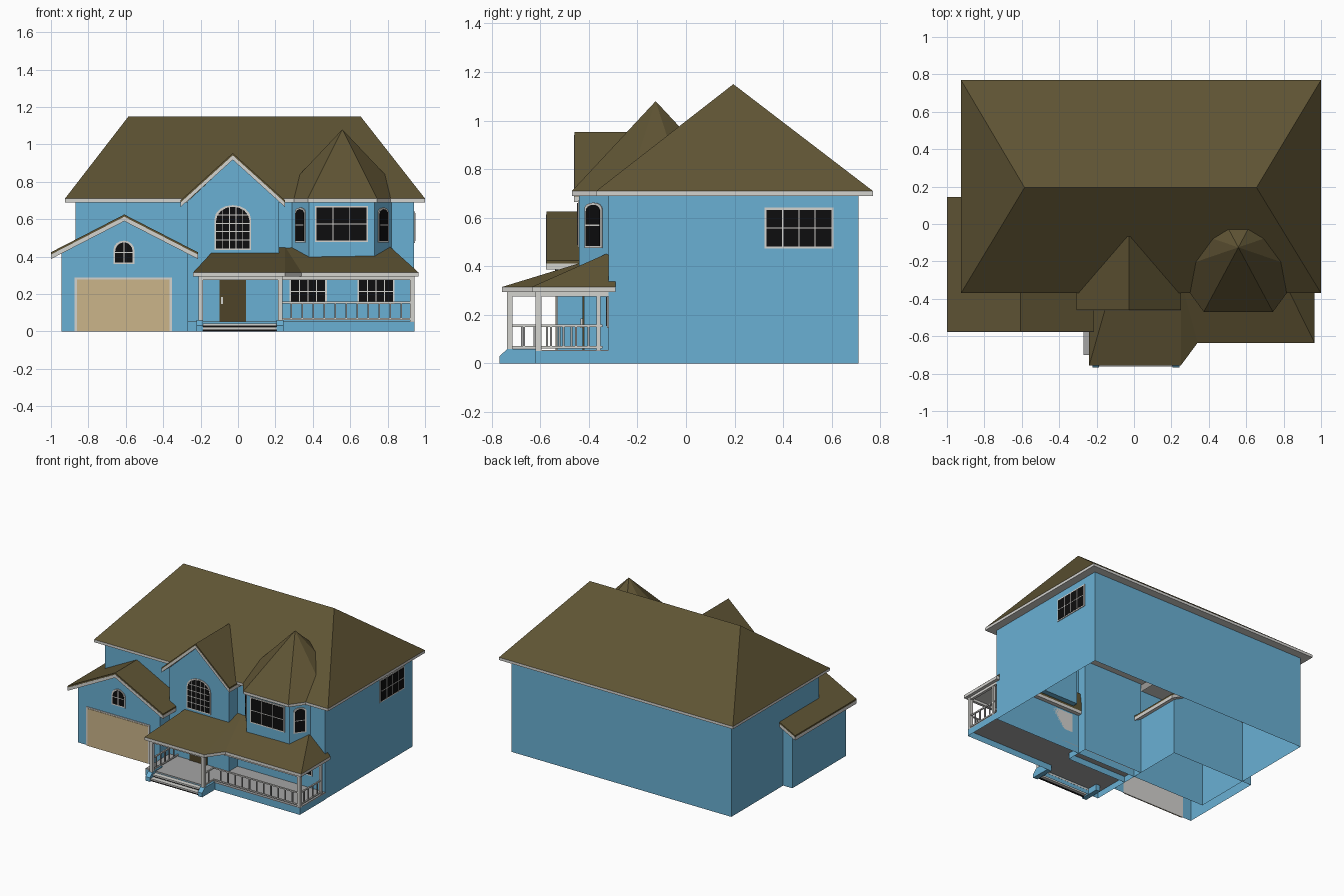
import bpy, bmesh, math
from mathutils import Vector

if "Cube" in bpy.data.objects:
    bpy.data.objects.remove(bpy.data.objects["Cube"])


def mat(name, r, g, b):
    m = bpy.data.materials.new(name)
    lin = [((c / 255 + 0.055) / 1.055) ** 2.4 if c > 10 else c / 255 / 12.92 for c in (r, g, b)]
    m.diffuse_color = (*lin, 1)
    m.use_nodes = True
    m.node_tree.nodes["Principled BSDF"].inputs["Base Color"].default_value = m.diffuse_color
    return m


BLUE = mat("blue siding", 106, 176, 212)
ROOF = mat("brown shingle", 95, 84, 52)
TRIM = mat("light trim", 212, 211, 207)
GREY = mat("grey deck", 165, 165, 165)
TAN = mat("tan garage door", 203, 181, 138)
DOOR = mat("dark brown door", 78, 67, 40)
BLACK = mat("black glass", 13, 13, 14)


def mesh(name, verts, faces, m):
    me = bpy.data.meshes.new(name)
    bm = bmesh.new()
    vs = [bm.verts.new(v) for v in verts]
    for f in faces:
        bm.faces.new([vs[i] for i in f])
    bmesh.ops.recalc_face_normals(bm, faces=bm.faces)
    bm.to_mesh(me)
    bm.free()
    me.materials.append(m)
    ob = bpy.data.objects.new(name, me)
    bpy.context.collection.objects.link(ob)
    return ob


def prism(name, pts, lo, hi, axis, m, caps=True):
    """Extrude a 2D outline along x (y,z), y (x,z) or z (x,y)."""
    put = {'x': lambda p, t: (t, p[0], p[1]),
           'y': lambda p, t: (p[0], t, p[1]),
           'z': lambda p, t: (p[0], p[1], t)}[axis]
    n = len(pts)
    verts = [put(p, t) for t in (lo, hi) for p in pts]
    faces = [(i, (i + 1) % n, n + (i + 1) % n, n + i) for i in range(n)]
    if caps:
        faces += [tuple(range(n)), tuple(range(n, 2 * n))]
    return mesh(name, verts, faces, m)


def box(name, x0, x1, y0, y1, z0, z1, m, caps=True):
    return prism(name, [(x0, y0), (x1, y0), (x1, y1), (x0, y1)], z0, z1, 'z', m, caps)


# ---- main house: open-bottomed walls, fascia slab and hip roof
box("main_walls", -.87, .94, -.32, .71, 0, .70, BLUE, caps=False)
box("main_fascia", -.925, 1, -.37, .77, .69, .71, TRIM)
mesh("main_roof",
     [(-.925, -.37, .71), (1, -.37, .71), (1, .77, .71), (-.925, .77, .71),
      (-.585, .195, 1.15), (.655, .195, 1.15)],
     [(0, 1, 5, 4), (1, 2, 5), (2, 3, 4, 5), (3, 0, 4), (0, 1, 2, 3)], ROOF)


# ---- gabled wings: garage and centre bay
def gable(name, x0, x1, xm, ez, az, y0, y1, wx0, wx1, wez, waz, wy0, wy1):
    def chevron(top, bot):
        return [(x0, ez - top), (xm, az - top), (x1, ez - top),
                (x1, ez - bot), (xm, az - bot), (x0, ez - bot)]
    prism(name + "_roof", chevron(0, .012), y0, y1, 'y', ROOF)
    prism(name + "_trim", chevron(.012, .036), y0 - .002, y1, 'y', TRIM)
    # pentagon walls without a floor
    out = [(wx0, 0), (wx0, wez), (xm, waz), (wx1, wez), (wx1, 0)]
    v = [(x, y, z) for y in (wy0, wy1) for x, z in out]
    mesh(name + "_walls", v, [(0, 1, 2, 3, 4), (5, 6, 7, 8, 9), (0, 1, 6, 5),
                              (1, 2, 7, 6), (2, 3, 8, 7), (3, 4, 9, 8)], BLUE)


gable("garage", -1, -.215, -.608, .423, .625, -.575, .145,
      -.945, -.27, .415, .595, -.53, .10)
gable("centre_bay", -.308, .252, -.028, .70, .953, -.46, -.068,
      -.27, .22, .695, .92, -.42, -.25)

# ---- bay turret
prism("turret_walls", [(.29, -.32), (.38, -.44), (.73, -.44), (.82, -.32), (.82, -.25), (.29, -.25)],
      .33, .70, 'z', BLUE)
oct_pts = [(-.185, -.345), (.185, -.345), (.35, -.12), (.35, .12),
           (.185, .345), (-.185, .345), (-.35, .12), (-.35, -.12)]
oct_pts = [(x + .558, y - .125) for x, y in oct_pts]
prism("turret_fascia", oct_pts, .69, .71, 'z', TRIM)
mesh("turret_roof", [(x, y, .71) for x, y in oct_pts] + [(.558, -.125, 1.08)],
     [(i, (i + 1) % 8, 8) for i in range(8)], ROOF)

# ---- porch roof
eave = [(-.24, -.757), (.25, -.757), (.34, -.635), (.965, -.635), (.965, -.29), (-.24, -.29)]
prism("porch_fascia", eave, .293, .315, 'z', TRIM)
mesh("porch_roof", [(x, y, .315) for x, y in eave] +
     [(-.11, -.30, .455), (.25, -.30, .455), (.81, -.32, .455), (.81, -.29, .455)],
     [(0, 1, 7, 6), (1, 2, 7), (2, 3, 8, 7), (3, 4, 9, 8), (5, 0, 6), (4, 5, 6, 7, 8, 9)], ROOF)

# ---- porch base, deck and steps
deck = [(-.27, -.70), (.235, -.70), (.235, -.62), (.943, -.62), (.943, -.32), (-.27, -.32)]
prism("porch_base", deck, 0, .05, 'z', BLUE, caps=False)
prism("porch_floor", deck, .045, .054, 'z', GREY)
stringer = [(-.768, 0), (-.768, .03), (-.735, .06), (-.62, .06), (-.62, 0)]
for i, x in enumerate((-.205, .225)):
    prism(f"step_side_{i}", stringer, x - .018, x + .018, 'x', BLUE)
for i, (y, z) in enumerate(((-.735, .042), (-.762, .022))):
    box(f"step_tread_{i}", -.19, .21, y, y + .036, z - .012, z, TRIM)
    box(f"step_riser_{i}", -.19, .21, y + .008, y + .012, z - .022, z - .01, BLACK)

# ---- posts and beams
for i, (x, y) in enumerate(((-.2, -.726), (.225, -.726), (.932, -.607), (.932, -.36))):
    w = .012 if i < 3 else .008
    box(f"porch_post_{i}", x - w, x + w, y - w, y + w, .05, .295, TRIM)
box("porch_beam_entry", -.21, .235, -.736, -.716, .275, .295, TRIM)
box("porch_beam_front", .215, .94, -.617, -.597, .275, .295, TRIM)
box("porch_beam_left", -.21, -.19, -.726, -.42, .275, .295, TRIM)
box("porch_beam_right", .922, .942, -.607, -.32, .275, .295, TRIM)
box("porch_beam_middle", .215, .235, -.726, -.607, .275, .295, TRIM)


# ---- railings
def railing(name, a, b, step):
    a, b = Vector(a), Vector(b)
    x0, x1, y0, y1 = a.x, b.x, a.y, b.y
    for part, z in (("bottom", .062), ("top", .15)):
        box(f"{name}_{part}", x0 - .005, x1 + .005, y0 - .005, y1 + .005, z, z + .009, TRIM)
    n = round((b - a).length / step)
    for i in range(1, n):
        p = a.lerp(b, i / n)
        box(f"{name}_baluster_{i}", p.x - .004, p.x + .004, p.y - .004, p.y + .004, .065, .152, GREY)


railing("rail_front", (.225, -.607), (.932, -.607), .06)
railing("rail_right", (.932, -.607), (.932, -.35), .055)
railing("rail_left", (-.2, -.726), (-.2, -.42), .055)
railing("rail_middle", (.225, -.726), (.225, -.607), .055)


# ---- windows: frame plate, glass plate and glazing bars
def window(name, x, y, z, w, h, cols, rows, rise=0, turn=0):
    def outline(hw, z0, z1, r):
        if not r:
            return [(-hw, z0), (hw, z0), (hw, z1), (-hw, z1)]
        arc = [(hw * math.cos(t), z1 - r + r * math.sin(t))
               for t in (math.pi * i / 8 for i in range(9))]
        return [(-hw, z0), (hw, z0)] + arc
    f, hw = .009, w / 2
    iw, top = hw - f, h - f
    parts = [prism(name + "_frame", outline(hw, 0, h, rise), -.005, .0, 'y', TRIM),
             prism(name + "_glass", outline(iw, f, top, rise), -.007, -.001, 'y', BLACK)]
    b = .0025
    for i in range(1, cols):
        bx = -iw + 2 * iw * i / cols
        bt = top - rise + rise * math.sqrt(1 - (bx / iw) ** 2)
        parts.append(prism(f"{name}_upright_{i}", [(bx - b, f), (bx + b, f), (bx + b, bt), (bx - b, bt)],
                           -.009, -.001, 'y', TRIM))
    for i in range(1, rows):
        bz = f + (top - f) * i / rows
        over = bz - (top - rise)
        bw = iw * math.sqrt(1 - (over / rise) ** 2) if rise and over > 0 else iw
        parts.append(prism(f"{name}_crossbar_{i}", [(-bw, bz - b), (bw, bz - b), (bw, bz + b), (-bw, bz + b)],
                           -.009, -.001, 'y', TRIM))
    for ob in parts:
        ob.location = (x, y, z)
        ob.rotation_euler.z = math.radians(turn)


window("arched_window", -.028, -.42, .435, .196, .24, 5, 5, rise=.075)
window("garage_window", -.61, -.53, .36, .112, .125, 2, 2, rise=.05)
window("turret_window", .553, -.44, .478, .285, .192, 3, 2)
window("turret_left_window", .335, -.38, .475, .09, .187, 1, 2, rise=.025, turn=-53.13)
window("turret_right_window", .775, -.38, .475, .09, .187, 1, 2, rise=.025, turn=53.13)
window("porch_window_left", .375, -.32, .145, .2, .138, 4, 2)
window("porch_window_right", .738, -.32, .145, .2, .138, 4, 2)
window("side_window", .94, .465, .473, .285, .168, 4, 2, turn=90)

# ---- doors
box("garage_door_frame", -.875, -.353, -.535, -.529, 0, .287, TRIM)
box("garage_door", -.862, -.366, -.538, -.531, 0, .277, TAN)
box("front_door", -.1, .042, -.427, -.419, .05, .285, DOOR)
box("door_handle", -.09, -.08, -.435, -.426, .145, .185, TRIM)
